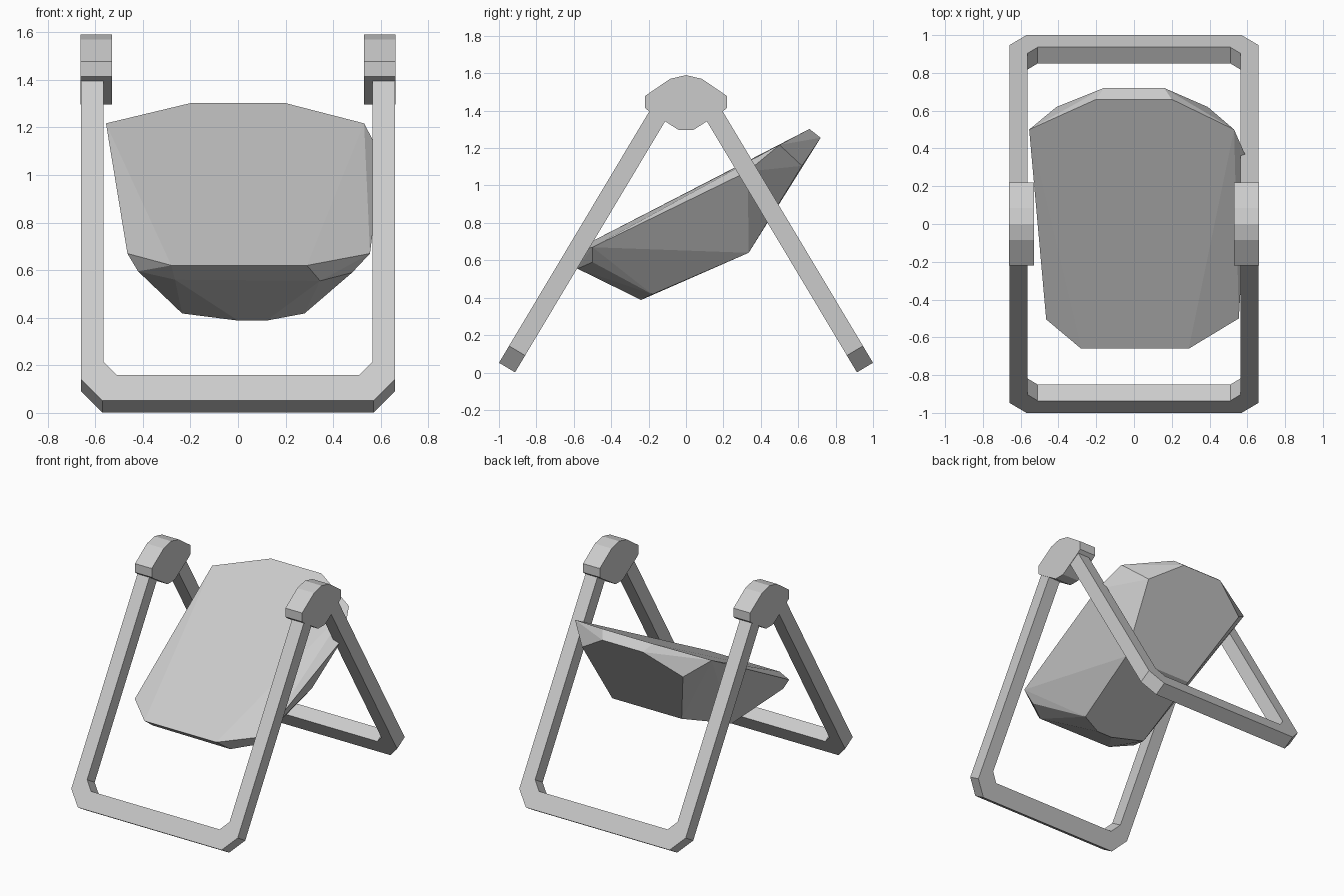
import bpy, bmesh, math

if "Cube" in bpy.data.objects:
    bpy.data.objects.remove(bpy.data.objects["Cube"])


def finish(name, bm):
    bmesh.ops.recalc_face_normals(bm, faces=bm.faces[:])
    me = bpy.data.meshes.new(name)
    bm.to_mesh(me)
    bm.free()
    ob = bpy.data.objects.new(name, me)
    bpy.context.collection.objects.link(ob)
    return ob


def prism(name, profile, t0, t1, mapping):
    """Extrude a 2D profile from depth t0 to t1, placed by a mapping function."""
    bm = bmesh.new()
    a = [bm.verts.new(mapping(u, v, t0)) for u, v in profile]
    b = [bm.verts.new(mapping(u, v, t1)) for u, v in profile]
    bm.faces.new(a)
    bm.faces.new(b)
    n = len(a)
    for i in range(n):
        j = (i + 1) % n
        bm.faces.new((a[i], a[j], b[j], b[i]))
    return finish(name, bm)


# U-shaped leg frames with chamfered corners, leaning together
half = [(0.57, 0.0), (0.66, 0.105), (0.66, 1.6), (0.565, 1.6), (0.565, 0.19), (0.51, 0.125)]
u_profile = half + [(-x, v) for x, v in reversed(half)]
S, C = 0.513, 0.858
for name, side in (("front_leg_frame", 1), ("back_leg_frame", -1)):
    prism(name, u_profile, 0.0, 0.1,
          lambda u, v, t, s=side: (u, s * (-1 + S * v + C * t), 0.052 + C * v - S * t))

# Pivot hubs joining the legs
h = [(0.085, 1.57), (0.22, 1.478), (0.22, 1.415), (0.195, 1.395), (0.115, 1.345), (0.04, 1.297)]
hub_profile = [(0, 1.59)] + h + [(-y, z) for y, z in reversed(h)]
for name, s in (("right_hub", 1), ("left_hub", -1)):
    prism(name, hub_profile, 0.53 * s, 0.663 * s, lambda u, v, t: (t, u, v))

# Faceted tilted seat, a convex shell around its corner points
seat_points = [
    (-0.2, 0.66, 1.302), (0.2, 0.66, 1.302), (-0.555, 0.5, 1.217), (0.53, 0.5, 1.217),
    (-0.16, 0.72, 1.255), (0.16, 0.72, 1.255), (-0.41, 0.62, 1.105), (0.39, 0.62, 1.105),
    (0.605, 0.33, 1.075),
    (-0.465, -0.505, 0.67), (0.555, -0.5, 0.67), (-0.28, -0.66, 0.62), (0.29, -0.66, 0.62),
    (-0.42, -0.5, 0.595), (0.48, -0.5, 0.59), (-0.265, -0.58, 0.56), (0.345, -0.58, 0.555),
    (-0.235, -0.18, 0.418), (0.28, -0.18, 0.418), (0.0, -0.24, 0.388), (0.12, -0.24, 0.388),
    (-0.2, 0.335, 0.64), (0.35, 0.335, 0.64),
]
bm = bmesh.new()
for p in seat_points:
    bm.verts.new(p)
res = bmesh.ops.convex_hull(bm, input=bm.verts[:])
loose = [v for v in bm.verts if not v.link_faces]
bmesh.ops.delete(bm, geom=loose, context='VERTS')
bmesh.ops.dissolve_limit(bm, angle_limit=math.radians(3), verts=bm.verts[:], edges=bm.edges[:])
finish("seat", bm)
